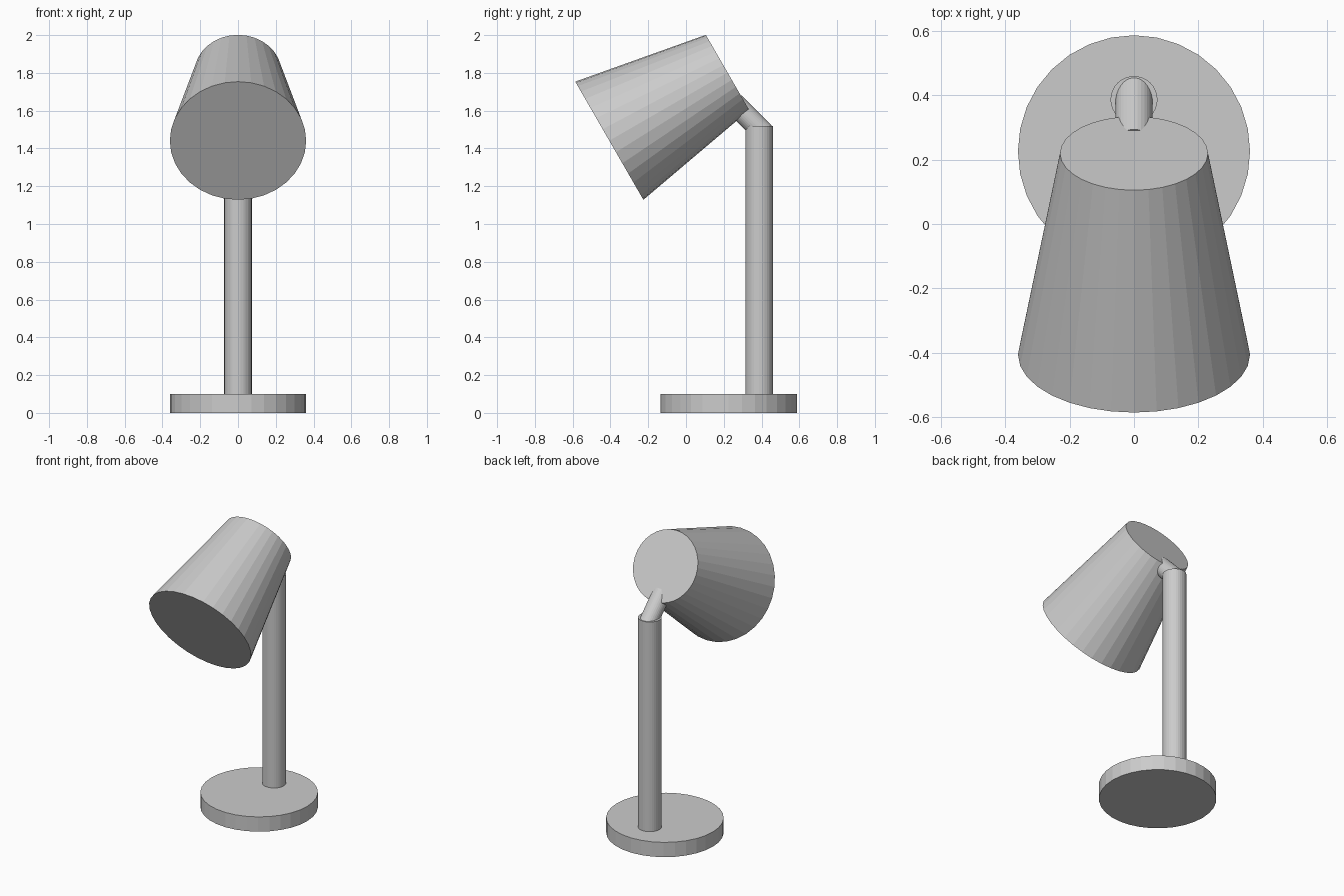
import bpy
from mathutils import Vector

if "Cube" in bpy.data.objects:
    bpy.data.objects.remove(bpy.data.objects["Cube"])


def tapered(name, start, end, r_start, r_end, sides=32):
    """Flat-faced round part running from start to end."""
    a, b = Vector(start), Vector(end)
    axis = b - a
    bpy.ops.mesh.primitive_cone_add(
        vertices=sides, radius1=r_start, radius2=r_end, depth=axis.length,
        location=(a + b) / 2,
        rotation=Vector((0, 0, 1)).rotation_difference(axis).to_euler())
    obj = bpy.context.object
    obj.name = name
    return obj


# Round foot
tapered("base", (0, 0.226, 0), (0, 0.226, 0.1), 0.361, 0.361)
# Upright pole, behind the middle of the foot
tapered("pole", (0, 0.387, 0.05), (0, 0.387, 1.52), 0.073, 0.073)
# Short angled arm, ends buried in pole and shade
tapered("neck", (0, 0.413, 1.48), (0, 0.253, 1.64), 0.058, 0.058)
# Tilted closed shade, wide end facing front and down
tapered("shade", (0, -0.406, 1.441), (0, 0.22, 1.802), 0.361, 0.23)
